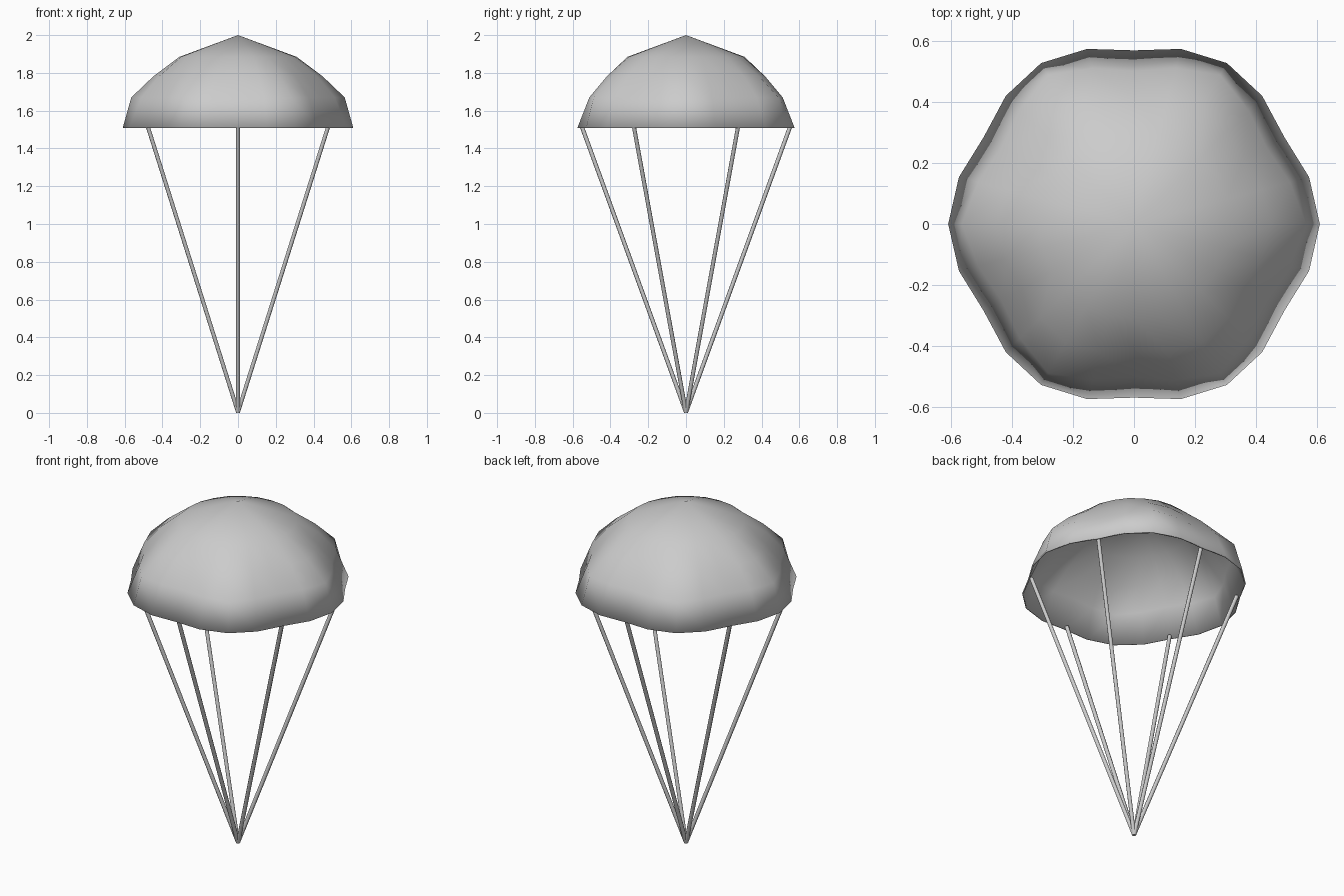
import bpy, bmesh
from math import sin, cos, radians
from mathutils import Vector

if "Cube" in bpy.data.objects:
    bpy.data.objects.remove(bpy.data.objects["Cube"])

# Canopy: rings of (height, radius mid-gore, radius half way, radius at seam)
RINGS = [(1.885, 0.31, 0.312, 0.31),
         (1.78, 0.45, 0.435, 0.413),
         (1.67, 0.565, 0.53, 0.502),
         (1.51, 0.61, 0.595, 0.57)]
SEG = 24

bm = bmesh.new()
apex = bm.verts.new((0, 0, 2))
prev = None
for z, mid, half, seam in RINGS:
    radii = [mid, half, seam, half]
    ring = []
    for i in range(SEG):
        a = radians(i * 360 / SEG)
        r = radii[i % 4]
        ring.append(bm.verts.new((r * cos(a), r * sin(a), z)))
    for i in range(SEG):
        j = (i + 1) % SEG
        if prev is None:
            bm.faces.new((apex, ring[i], ring[j]))
        else:
            bm.faces.new((prev[i], ring[i], ring[j], prev[j]))
    prev = ring
for f in bm.faces:
    f.smooth = True
mesh = bpy.data.meshes.new("canopy")
bm.to_mesh(mesh)
bm.free()
canopy = bpy.data.objects.new("canopy", mesh)
bpy.context.collection.objects.link(canopy)
shell = canopy.modifiers.new("thin_shell", 'SOLIDIFY')
shell.thickness = 0.008
shell.offset = -1

# Six lines running from the common bottom point to the canopy seams
for k in range(6):
    a = radians(30 + 60 * k)
    start = Vector((0, 0, 0.004))
    end = Vector((0.553 * cos(a), 0.553 * sin(a), 1.52))
    d = end - start
    bpy.ops.mesh.primitive_cylinder_add(vertices=8, radius=0.011, depth=d.length,
                                        location=(start + end) / 2)
    line = bpy.context.object
    line.name = f"suspension_line_{k + 1}"
    line.rotation_euler = d.to_track_quat('Z', 'Y').to_euler()
    bpy.ops.object.shade_smooth_by_angle(angle=radians(50))
